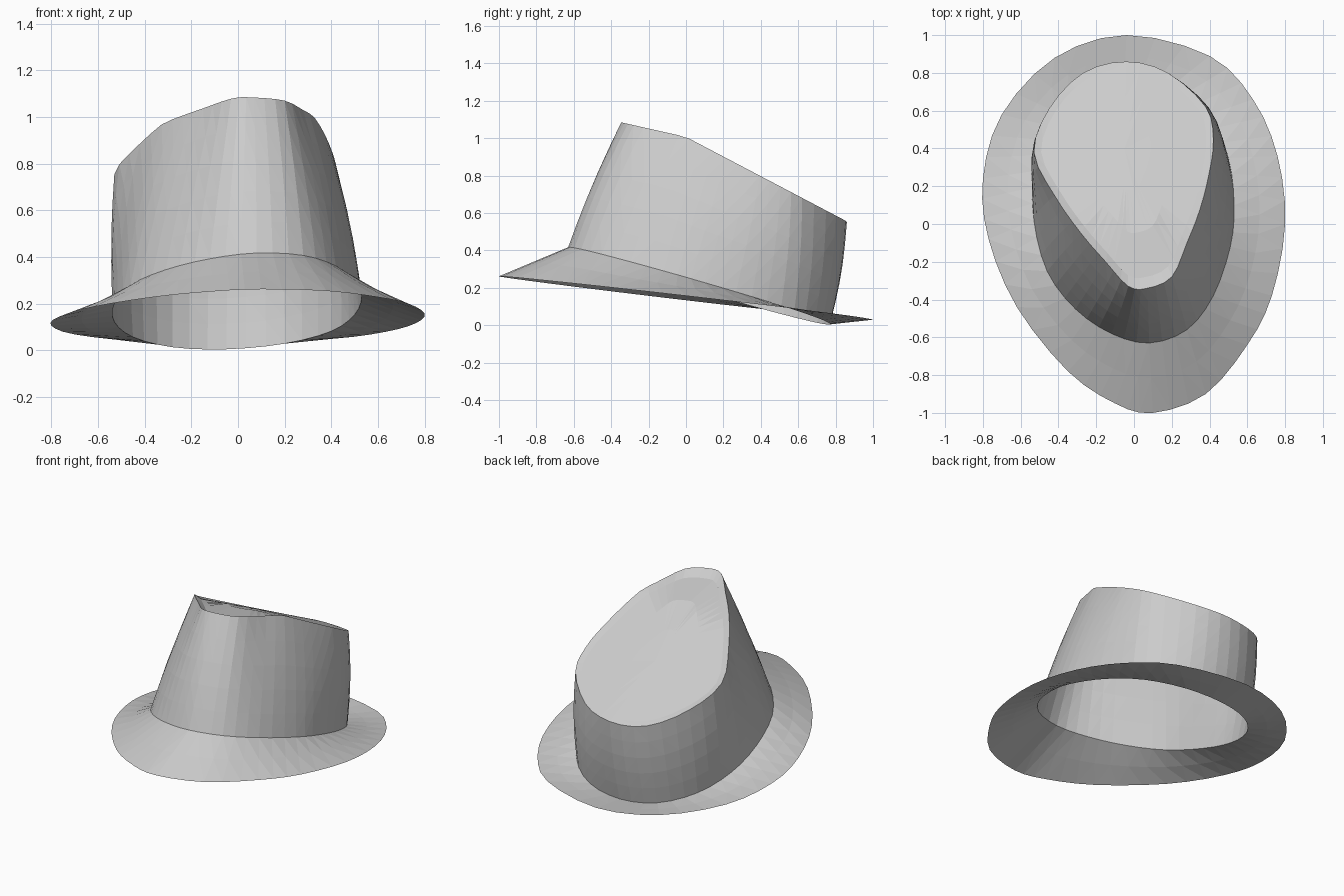
import bpy
import bmesh
import math
from mathutils import Vector

STEPS = 3  # curve samples between neighbouring outline points

default_cube = bpy.data.objects.get("Cube")
if default_cube:
    bpy.data.objects.remove(default_cube, do_unlink=True)

felt = bpy.data.materials.new("light grey felt")
felt.use_nodes = True
felt.diffuse_color = (0.6, 0.6, 0.6, 1)
felt.node_tree.nodes["Principled BSDF"].inputs["Base Color"].default_value = felt.diffuse_color

# Plan outlines, running from the front tip round by the left side
brim_outline = [
    (.1, -1), (.38, -.9), (.6, -.64), (.73, -.38),
    (.8, 0), (.76, .36), (.63, .66), (.4, .89),
    (-.04, 1), (-.42, .88), (-.7, .58), (-.8, .24),
    (-.77, -.08), (-.62, -.44), (-.35, -.78), (-.1, -.95)]
base_outline = [
    (.08, -.63), (.28, -.56), (.42, -.38), (.51, -.12),
    (.53, .1), (.5, .35), (.4, .58), (.2, .73),
    (-.05, .77), (-.28, .7), (-.45, .52), (-.53, .28),
    (-.53, .02), (-.46, -.25), (-.31, -.45), (-.12, -.58)]
rim_outline = [
    (.07, -.34), (.2, -.28), (.28, -.1), (.35, .08),
    (.4, .28), (.42, .45), (.38, .62), (.18, .8),
    (-.04, .86), (-.27, .8), (-.45, .61), (-.53, .38),
    (-.42, .15), (-.28, -.05), (-.15, -.2), (-.03, -.33)]


# Height rules for each part
def brim_height(x, y):
    return .26 - .115 * (y + 1) + .015 * x


def base_height(x, y):
    return .23 - .29 * y + .05 * x


def cap_height(x, y):
    slope = .5 if y > 0 else .2
    return .985 - slope * y - .1 * max(0, -x)


def rim_height(x, y):
    return cap_height(x, y) + .025 * (.86 - y)


def smooth_ring(outline, height):
    """Closed smooth curve through the outline, lifted by a height rule."""
    points = [Vector(p) for p in outline]
    count = len(points)
    ring = []
    for i in range(count):
        a, b, c, d = (points[(i + k) % count] for k in (-1, 0, 1, 2))
        for step in range(STEPS):
            t = step / STEPS
            p = b + (c - a) * t / 2
            p += (a * 2 - b * 5 + c * 4 - d) * t * t / 2
            p += (b * 3 - a - c * 3 + d) * t ** 3 / 2
            ring.append(Vector((p.x, p.y, height(p.x, p.y))))
    return ring


def blend(lower, upper, t, bulge=0):
    """Ring between two others, optionally pushed outwards."""
    ring = []
    for a, b in zip(lower, upper):
        p = a.lerp(b, t)
        outward = Vector((p.x, p.y - .1, 0)).normalized()
        ring.append(p + outward * bulge * math.sin(math.pi * t))
    return ring


def shrink(ring, factor, centre):
    """Scaled copy of a ring laid on the cap surface."""
    result = []
    for p in ring:
        x, y = centre.lerp(p.xy, factor)
        result.append(Vector((x, y, cap_height(x, y))))
    return result


def loft(name, rings, tip=None):
    """Skin the rings into one open surface, closed by a tip if given."""
    bm = bmesh.new()
    loops = [[bm.verts.new(p) for p in ring] for ring in rings]
    count = len(loops[0])
    for low, high in zip(loops, loops[1:]):
        for i in range(count):
            j = (i + 1) % count
            bm.faces.new((low[i], low[j], high[j], high[i]))
    if tip is not None:
        top = bm.verts.new(tip)
        last = loops[-1]
        for i in range(count):
            bm.faces.new((last[i], last[(i + 1) % count], top))
    bmesh.ops.triangulate(bm, faces=bm.faces[:])
    mesh = bpy.data.meshes.new(name)
    bm.to_mesh(mesh)
    bm.free()
    mesh.materials.append(felt)
    obj = bpy.data.objects.new(name, mesh)
    bpy.context.collection.objects.link(obj)
    return obj


brim_edge = smooth_ring(brim_outline, brim_height)
base = smooth_ring(base_outline, base_height)
rim = smooth_ring(rim_outline, rim_height)

# Brim flaring down from the crown
loft("brim", [brim_edge, blend(brim_edge, base, .5), base])

# Crown wall, gently rounded
loft("crown_wall", [blend(base, rim, k / 5, .015) for k in range(6)])

# Sunken sloping top with a narrow lip
middle = Vector((-.05, .4))
tip = Vector((middle.x, middle.y, cap_height(middle.x, middle.y)))
loft("crown_top", [rim] + [shrink(rim, f, middle) for f in (.92, .6, .3)], tip)
